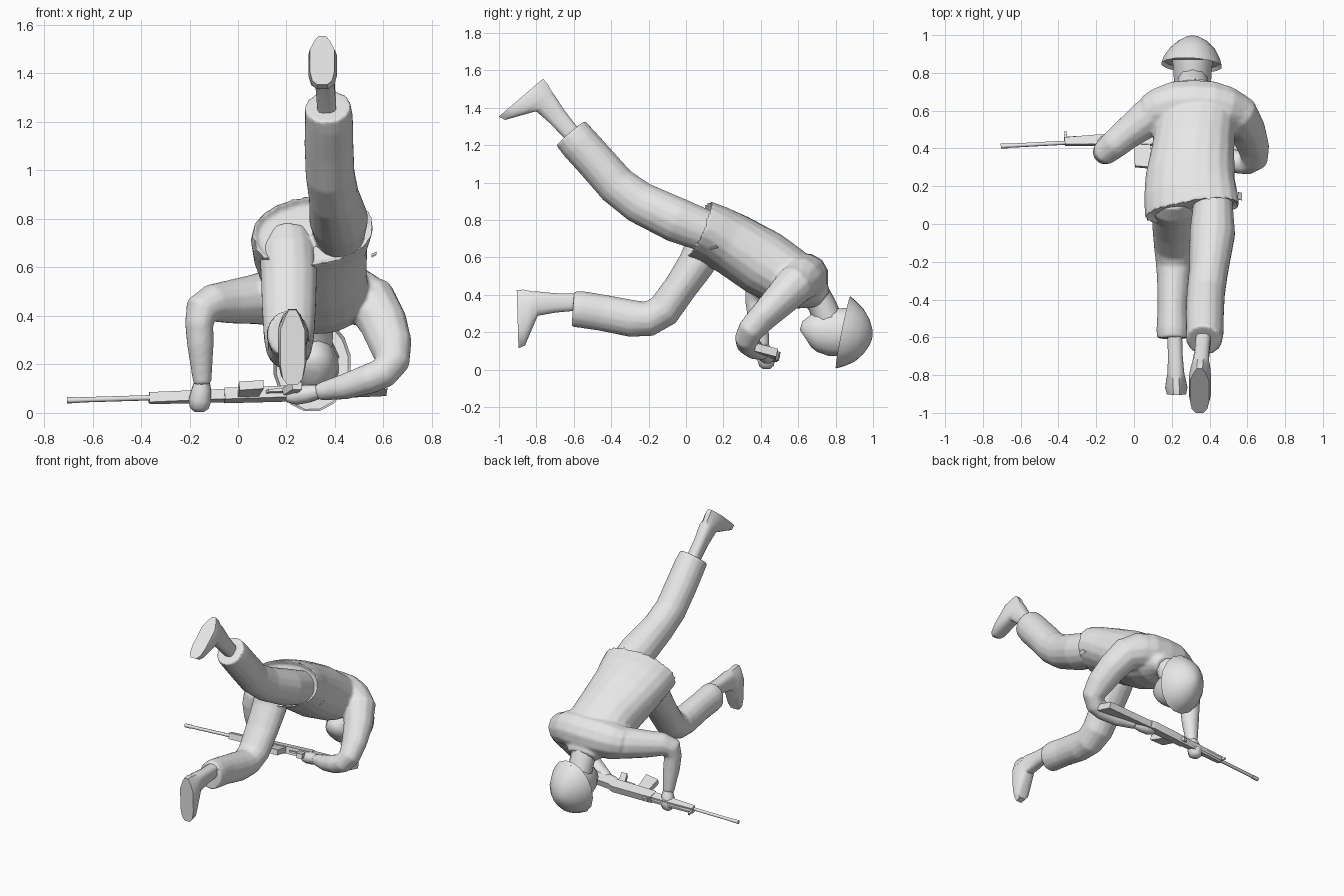
import bpy, bmesh, math
from mathutils import Vector

grey = bpy.data.materials.new("plain_grey")
grey.diffuse_color = (0.8, 0.8, 0.8, 1)


def select(obs):
    bpy.ops.object.select_all(action='DESELECT')
    for o in obs:
        o.select_set(True)
    bpy.context.view_layer.objects.active = obs[0]


def finish(name, bm, angle=50):
    bmesh.ops.recalc_face_normals(bm, faces=bm.faces)
    me = bpy.data.meshes.new(name)
    bm.to_mesh(me)
    bm.free()
    me.materials.append(grey)
    ob = bpy.data.objects.new(name, me)
    bpy.context.collection.objects.link(ob)
    select([ob])
    bpy.ops.object.shade_smooth_by_angle(angle=math.radians(angle))
    return ob


def blend(obs, voxel=.01, repeat=5):
    """Fuse overlapping parts into one smooth skin."""
    select(obs)
    bpy.ops.object.join()
    ob = obs[0]
    m = ob.modifiers.new("fuse", 'REMESH')
    m.mode, m.voxel_size = 'VOXEL', voxel
    s = ob.modifiers.new("relax", 'SMOOTH')
    s.factor, s.iterations = .5, repeat
    for name in ("fuse", "relax"):
        bpy.ops.object.modifier_apply(modifier=name)
    bpy.ops.object.shade_smooth_by_angle(angle=math.radians(50))


def skin(bm, rings):
    """Bridge rings of points and cap both ends; returns the end caps."""
    vr = [[bm.verts.new(p) for p in r] for r in rings]
    n = len(vr[0])
    for a, b in zip(vr, vr[1:]):
        for i in range(n):
            j = (i + 1) % n
            bm.faces.new((a[i], a[j], b[j], b[i]))
    return bm.faces.new(vr[0]), bm.faces.new(vr[-1])


def hollow(bm, cap, thick, depth):
    """Recess an end cap so it reads as an open end."""
    bmesh.ops.recalc_face_normals(bm, faces=bm.faces)
    bmesh.ops.inset_region(bm, faces=[cap], thickness=thick, depth=0)
    nrm = cap.normal.copy()
    bmesh.ops.translate(bm, verts=cap.verts, vec=nrm * -depth)


def tube(name, secs, hint=(1, 0, 0), hint_end=None, sides=12, open_end=None, thick=0.02,
         depth=0.04, square=1):
    """Elliptical tube; each section is x, y, z, radius along hint, other radius."""
    h0, h1 = Vector(hint), Vector(hint_end or hint)
    pts = [Vector(s[:3]) for s in secs]
    rings = []
    for i, s in enumerate(secs):
        h = h0.lerp(h1, i / (len(secs) - 1))
        t = (pts[min(i + 1, len(pts) - 1)] - pts[max(i - 1, 0)]).normalized()
        u = (h - t * h.dot(t)).normalized()
        v = t.cross(u)
        ring = []
        for k in range(sides):
            a = 2 * math.pi * (k + 0.5) / sides
            c, d = (math.copysign(abs(q) ** square, q) for q in (math.cos(a), math.sin(a)))
            ring.append(pts[i] + u * s[3] * c + v * s[-1] * d)
        rings.append(ring)
    bm = bmesh.new()
    caps = skin(bm, rings)
    if open_end is not None:
        hollow(bm, caps[open_end], thick, depth)
    return finish(name, bm)


# Jacket body, rolled slightly at the hem
jacket = tube("jacket", [
    (.31, .06, .755, .255, .152), (.30, .15, .72, .25, .158), (.297, .25, .67, .237, .165),
    (.315, .415, .57, .217, .178), (.325, .54, .495, .215, .165), (.32, .64, .44, .185, .135),
    (.315, .70, .40, .13, .085), (.313, .73, .375, .10, .065)],
    hint=(1, 0, .24), hint_end=(1, 0, 0), sides=20, open_end=0, thick=.025, depth=.03, square=.9)

# Shoulders across the back
yoke = tube("shoulders", [
    (.08, .585, .475, .10, .10), (.14, .61, .485, .115, .115), (.22, .632, .495, .127, .127),
    (.315, .638, .497, .127, .127), (.41, .632, .495, .127, .127), (.49, .612, .485, .117, .117),
    (.56, .585, .455, .10, .10)], hint=(0, 1, 0))

# Sleeves, rooted inside the jacket
left = tube("bent_sleeve", [
    (.28, .655, .465, .085, .10), (.17, .615, .475, .112, .122), (.07, .56, .468, .103, .105),
    (-.04, .475, .457, .085, .09), (-.105, .42, .452, .078, .080), (-.150, .383, .425, .07, .073),
    (-.16, .376, .37, .063, .058), (-.155, .385, .28, .056, .056), (-.147, .41, .12, .038, .038)],
    hint=(.55, -.8, 0))
right = tube("tucked_sleeve", [
    (.36, .655, .46, .09, .09), (.46, .63, .485, .11, .12), (.553, .58, .452, .107, .112),
    (.60, .50, .37, .092, .10), (.63, .41, .28, .077, .09), (.637, .345, .21, .07, .073),
    (.60, .325, .165, .066, .064), (.54, .33, .14, .064, .062),
    (.44, .365, .108, .054, .054), (.33, .41, .085, .038, .036)], hint=(.4, .85, -.55))
blend([jacket, yoke, left, right])

# Trousers
raised = tube("trousers", [
    (.42, .16, .72, .10, .11), (.415, -.05, .80, .122, .122), (.395, -.25, .895, .104, .114),
    (.38, -.37, .985, .102, .108), (.375, -.48, 1.11, .102, .106),
    (.375, -.575, 1.215, .10, .106), (.37, -.617, 1.264, .095, .102)], sides=16)
lowered = tube("lowered_trouser_leg", [
    (.205, .15, .745, .095, .08), (.205, .105, .665, .118, .108), (.21, .055, .565, .117, .10),
    (.21, -.03, .44, .113, .09), (.21, -.12, .315, .105, .093), (.21, -.20, .272, .096, .095),
    (.21, -.29, .274, .089, .10), (.205, -.45, .305, .081, .098), (.205, -.56, .322, .087, .099),
    (.205, -.605, .325, .084, .096)], sides=16)
seat = tube("seat", [(.31, .10, .735, .19, .10), (.31, .13, .725, .21, .12),
                     (.31, .20, .69, .20, .13)], hint=(1, 0, .24))
blend([raised, lowered, seat], repeat=3)


# Boots: stacked outlines from the sole up to the ankle
def boot(name, heel, d, n):
    heel, d, n = Vector(heel), Vector(d).normalized(), Vector(n)
    w = Vector((1, 0, 0))
    levels = [(0, 0, .31, .052), (.035, -.002, .297, .06), (.08, .008, .20, .053),
              (.108, .01, .14, .046), (.20, .022, .126, .04), (.36, .03, .116, .04)]
    rings = []
    for h, d0, d1, hw in levels:
        ring = []
        for k in range(12):
            a = 2 * math.pi * (k + .5) / 12
            c, s = math.cos(a), math.sin(a)
            c = math.copysign(abs(c) ** .6, c) / .979   # squared-off toe
            s = math.copysign(abs(s) ** .7, s)
            narrow = .72 if c < -.5 and h < .1 else 1   # slimmer heel
            ring.append(heel + n * h + d * ((d0 + d1) / 2 + (d1 - d0) / 2 * c) + w * hw * s * narrow)
        rings.append(ring)
    bm = bmesh.new()
    skin(bm, rings)
    finish(name, bm, 40)


boot("raised_boot", (.347, -.765, 1.555), (0, -.76, -.65), (.06, .65, -.76))
boot("lowered_boot", (.225, -.905, .425), (0, .03, -1), (-.03, 1, .03))

# Hands
tube("front_hand", [
    (-.146, .41, .14, .03, .03), (-.15, .42, .10, .042, .042), (-.157, .428, .055, .05, .05),
    (-.16, .432, .02, .042, .042), (-.16, .432, .004, .02, .02)], sides=8)
tube("rear_hand", [
    (.35, .40, .09, .028, .028), (.29, .42, .08, .042, .04), (.24, .435, .07, .045, .04),
    (.20, .44, .062, .022, .02)], hint=(0, 1, 0), sides=8)

# Neck, head and helmet
tube("neck", [(.315, .68, .42, .09, .08), (.312, .725, .35, .085, .075),
              (.31, .77, .24, .08, .08)], sides=10)
tube("head", [
    (.31, .63, .18, .04, .04), (.31, .645, .19, .068, .075), (.31, .69, .20, .092, .108),
    (.31, .76, .20, .102, .13), (.31, .87, .20, .11, .135)])
tube("helmet", [
    (.305, .84, .20, .162, .20), (.307, .875, .193, .152, .180), (.31, .925, .185, .122, .146),
    (.31, .967, .178, .078, .093), (.31, .99, .174, .035, .042), (.31, .996, .173, .01, .01)],
    sides=16, open_end=0, thick=.012, depth=.02)

# Rifle frame: along the barrel, towards the sights, across
A = Vector((1.315, .07, .04)).normalized()
B = Vector((-.05, .96, -.25))
B = (B - A * B.dot(A)).normalized()
C = A.cross(B)
TIP = Vector((-.705, .412, .052))


def plate(name, outline, half):
    """Flat part cut from an outline in the rifle's side plane."""
    bm = bmesh.new()
    skin(bm, [[TIP + A * a + B * b + C * s * half for a, b in outline] for s in (-1, 1)])
    finish(name, bm, 30)


def rod(name, a0, a1, r, b=0):
    tube(name, [(*(TIP + A * a + B * b), r, r) for a in (a0, a1)], hint=B, sides=8)


rod("barrel", 0, .40, .011)
rod("muzzle", 0, .05, .013)
rod("gas_tube", .34, .66, .011, .022)
plate("front_sight", [(.335, 0), (.355, 0), (.350, .062), (.340, .062)], .007)
plate("handguard", [(.34, -.012), (.50, -.02), (.66, -.028), (.66, .03), (.50, .03), (.34, .025)], .021)
plate("receiver", [(.65, -.035), (.97, -.04), (.97, .03), (.94, .04), (.65, .035)], .024)
plate("rear_sight", [(.66, .03), (.71, .03), (.70, .052), (.67, .045)], .012)
plate("magazine", [(.705, -.03), (.79, -.03), (.805, -.165), (.705, -.15)], .018)
plate("pistol_grip", [(.89, -.035), (.94, -.035), (.965, -.12), (.925, -.125)], .016)
plate("trigger_guard", [(.82, -.035), (.89, -.035), (.89, -.065), (.83, -.062)], .006)
plate("stock", [(.96, -.04), (1.06, -.05), (1.318, -.115), (1.318, .005), (1.06, .018), (.96, .025)], .022)

# Small loose tab at the hip
bm = bmesh.new()
skin(bm, [[(x, .13, z), (x, .17, z + .01), (x + .02, .165, z + .02), (x + .02, .125, z + .01)]
          for x, z in ((.55, .64), (.552, .646))])
finish("hip_tab", bm)
